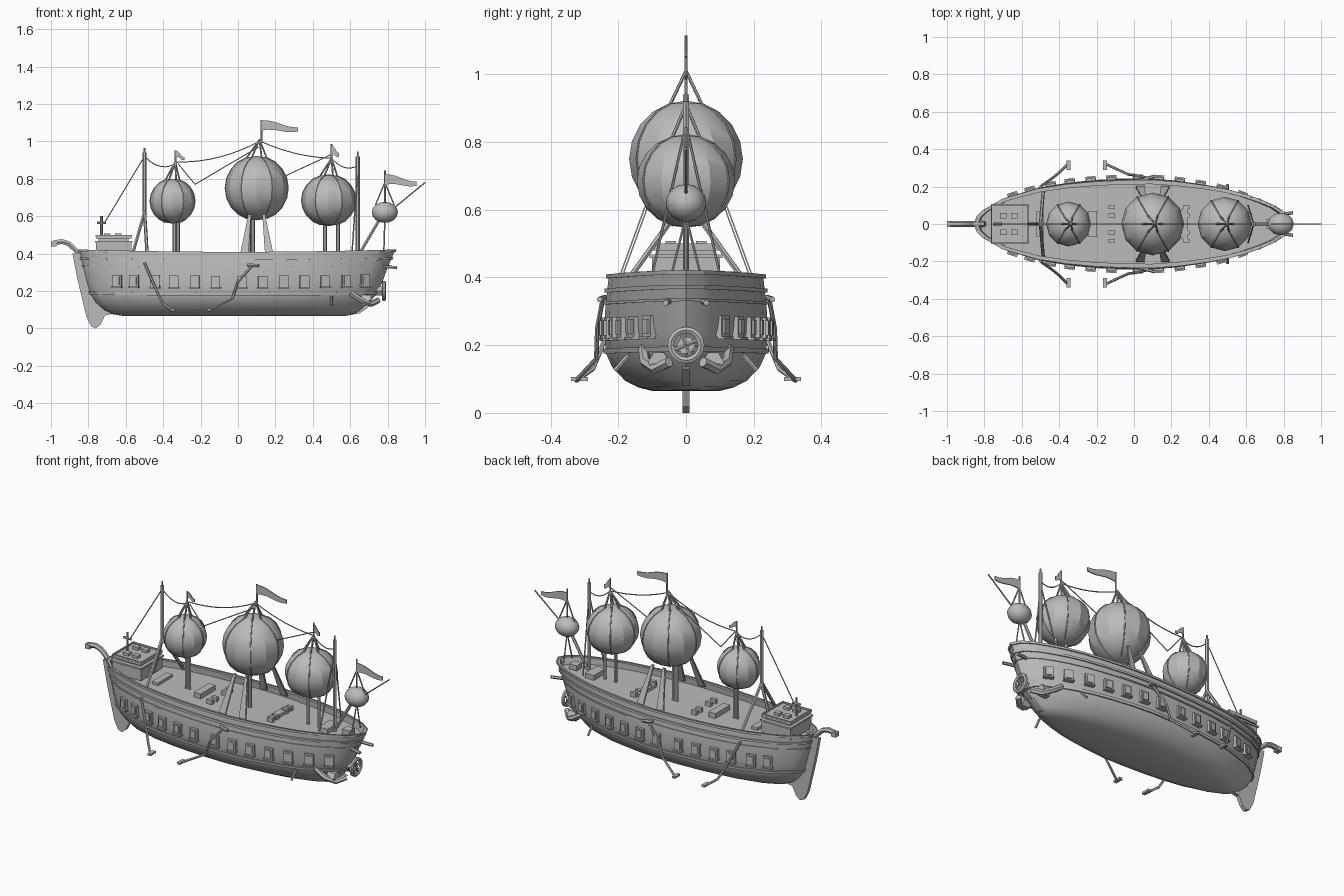
import bpy, bmesh
from math import sin, cos, pi, atan2, radians
from mathutils import Vector, Matrix

if "Cube" in bpy.data.objects:
    bpy.data.objects.remove(bpy.data.objects["Cube"])

grey = bpy.data.materials.new("plain grey")
grey.use_nodes = True
grey.diffuse_color = (0.5, 0.5, 0.5, 1)
grey.node_tree.nodes["Principled BSDF"].inputs["Base Color"].default_value = (0.5, 0.5, 0.5, 1)


def add(name, mesh, smooth=None):
    ob = bpy.data.objects.new(name, mesh)
    bpy.context.scene.collection.objects.link(ob)
    mesh.materials.clear()
    mesh.materials.append(grey)
    if smooth:
        bpy.ops.object.select_all(action='DESELECT')
        ob.select_set(True)
        bpy.context.view_layer.objects.active = ob
        bpy.ops.object.shade_smooth_by_angle(angle=radians(smooth))
    return ob


def finish(name, bm, smooth=None):
    bmesh.ops.recalc_face_normals(bm, faces=bm.faces)
    mesh = bpy.data.meshes.new(name)
    bm.to_mesh(mesh)
    bm.free()
    return add(name, mesh, smooth)


def tubes(name, paths, r, closed=False):
    """Round rods or ropes along one or more paths."""
    cu = bpy.data.curves.new(name, 'CURVE')
    cu.dimensions = '3D'
    cu.bevel_depth, cu.bevel_resolution, cu.use_fill_caps = r, 1, True
    for path in paths:
        sp = cu.splines.new('POLY')
        sp.points.add(len(path) - 1)
        for p, co in zip(sp.points, path):
            p.co = (*co, 1)
        sp.use_cyclic_u = closed
    tmp = bpy.data.objects.new(name, cu)
    mesh = bpy.data.meshes.new_from_object(tmp)
    bpy.data.objects.remove(tmp)
    return add(name, mesh, 50)


def boxes(name, items):
    """Each item: centre, size, turn about z."""
    bm = bmesh.new()
    for loc, size, rz in items:
        m = Matrix.Translation(loc) @ Matrix.Rotation(rz, 4, 'Z') @ Matrix.Diagonal((*size, 1))
        bmesh.ops.create_cube(bm, size=1, matrix=m)
    return finish(name, bm)


def plate(name, outline, thick):
    """Upright plate in the xz plane."""
    bm = bmesh.new()
    f = bm.faces.new([bm.verts.new((x, -thick / 2, z)) for x, z in outline])
    ext = bmesh.ops.extrude_face_region(bm, geom=[f])["geom"]
    bmesh.ops.translate(bm, vec=(0, thick, 0), verts=[v for v in ext if isinstance(v, bmesh.types.BMVert)])
    return finish(name, bm)


def both(path):
    return [path, [(x, -y, z) for x, y, z in path]]


def sag(a, b, d, n=8):
    a, b = Vector(a), Vector(b)
    return [a.lerp(b, i / n) - Vector((0, 0, 4 * d * (i / n) * (1 - i / n))) for i in range(n + 1)]


# hull shape: plan curve (station, breadth) and levels (z, stern x, bow x, half breadth)
PLAN = [(0, 0), (.01, .18), (.03, .32), (.09, .57), (.2, .8), (.29, .9), (.38, .96), (.47, .99), (.56, 1),
        (.65, .95), (.74, .86), (.8, .78), (.86, .66), (.91, .53), (.95, .4), (.985, .22), (1, 0)]
LEVELS = [(.08, -.62, .58, .1), (.09, -.68, .63, .14), (.11, -.72, .66, .18), (.15, -.765, .7, .218),
          (.19, -.79, .74, .236), (.25, -.81, .77, .242), (.33, -.83, .8, .238), (.42, -.85, .84, .228)]


def interp(table, t):
    for a, b in zip(table, table[1:]):
        if t <= b[0]:
            k = (t - a[0]) / (b[0] - a[0])
            return [p + (q - p) * k for p, q in zip(a[1:], b[1:])]
    return list(table[-1][1:])


def hull_point(s, z, out=0.0):
    x0, x1, hw = interp(LEVELS, z)
    x = (x0 - out) + (x1 - x0 + 2 * out) * s
    return Vector((x, (hw + out) * interp(PLAN, s)[0], z - .015 + .03 * (2 * s - 1) ** 2 * z))


def loft(name, rows, cap=False, smooth=None):
    bm = bmesh.new()
    st = [p[0] for p in PLAN]
    n = len(st)
    rings = []
    for z, out in rows:
        up = [bm.verts.new(hull_point(s, z, out)) for s in st]
        dn = [bm.verts.new(v.co * Vector((1, 1, 1)) - Vector((0, 2 * v.co.y, 0))) for v in up[1:-1]]
        rings.append(up + dn[::-1])
    m = len(rings[0])
    for a, b in zip(rings, rings[1:]):
        for i in range(m):
            j = (i + 1) % m
            bm.faces.new((a[i], a[j], b[j], b[i]))
    if cap:
        for r in (rings[0], rings[-1]):
            for i in range(n - 1):
                quad = [r[i], r[i + 1], r[(m - i - 1) % m], r[(m - i) % m]]
                bm.faces.new(list(dict.fromkeys(quad)))
    return finish(name, bm, smooth)


loft("hull", [(l[0], 0) for l in LEVELS] + [(.42, -.015), (.385, -.015)], True, 35)
for name, z0, z1, d in (("top_rail", .412, .424, .008), ("upper_wale", .37, .382, .008),
                        ("middle_wale", .335, .343, .006), ("lower_wale", .19, .205, .008)):
    loft(name, [(z0, 0), (z0, d), (z1, d), (z1, 0), (z0, 0)])

# gun windows with sills along both sides
frames, shutters, sills = [], [], []
for x in (-.64, -.55, -.44, -.34, -.23, -.12, .02, .13, .24, .35, .46, .57, .67):
    s = (x + .81) / 1.58
    p = hull_point(s, .265, .004)
    t = hull_point(s + .02, .265) - hull_point(s - .02, .265)
    for side in (1, -1):
        a, y = side * atan2(t.y, t.x), side * p.y
        n = Vector((-sin(a), cos(a), 0)) * side
        c = Vector((p.x, y, p.z))
        frames.append((c, (.05, .02, .062), a))
        shutters.append((c + n * .01, (.032, .012, .044), a))
        sills.append((c + n * .008 - Vector((0, 0, .034)), (.056, .026, .008), a))
boxes("window_frames", frames)
boxes("window_shutters", shutters)
boxes("window_sills", sills)

# keel fins and curled stern ornament
plate("stern_keel", [(-.885, .4), (-.86, .27), (-.81, .06), (-.785, .01), (-.76, 0), (-.735, .02), (-.71, .07),
                     (-.6, .09), (-.7, .2), (-.8, .4)], .022)
plate("bow_skeg", [(.45, .085), (.65, .08), (.72, .13), (.6, .16)], .02)
tubes("stern_curl", [[(-.8, 0, .4), (-.855, 0, .405), (-.88, 0, .43), (-.905, 0, .453), (-.94, 0, .464), (-.985, 0, .458)]], .015)
boxes("stern_curl_tip", [((-.985, 0, .452), (.03, .034, .026), 0)])

# stern cabin with roof, posts and cross
boxes("cabin", [((-.665, 0, .425), (.19, .2, .07), 0), ((-.665, 0, .463), (.2, .215, .01), 0),
                ((-.665, 0, .474), (.16, .17, .015), 0), ((-.665, 0, .486), (.19, .2, .012), 0)])
rim = [((-.665, sy * .095, .495), (.19, .008, .01), 0) for sy in (1, -1)]
rim += [((-.665 + sx * .093, 0, .495), (.008, .2, .01), 0) for sx in (1, -1)]
chests = [((-.7 + .06 * i, .045 * j, .498), (.035, .03, .02), 0) for i in (0, 1) for j in (-1, 1)]
boxes("cabin_roof_trim", rim + chests)
tubes("cabin_cross", [[(-.73, 0, .49), (-.73, 0, .6)], [(-.755, 0, .565), (-.705, 0, .565)]], .007)

# deck hatches and cargo
cargo = [((-.22, 0, .385), (.045, .14, .03), 0), ((.27, 0, .38), (.04, .16, .02), 0), ((.6, 0, .39), (.06, .11, .03), 0),
         ((-.5, 0, .38), (.04, .14, .02), 0), ((.73, 0, .4), (.05, .05, .03), 0)]
cargo += [((x, y * .045, .385), (.035, .02, .025), 0) for x in (-.12, .28) for y in (-2, -1, 1, 2)]
boxes("deck_cargo", cargo)


# balloons with gathered top ropes
def balloon(name, x, z, r, rz, apex, mast_dx):
    bm = bmesh.new()
    bmesh.ops.create_uvsphere(bm, u_segments=12, v_segments=10, radius=1,
                              matrix=Matrix.Translation((x, 0, z)) @ Matrix.Diagonal((r, r, rz, 1)))
    finish(name, bm, 25)
    top = Vector((x + .015, 0, apex))
    ropes, seams = [], []
    for i in range(6):
        a = i * pi / 3
        ring = [Vector((x + r * 1.005 * sin(t) * cos(a), r * 1.005 * sin(t) * sin(a), z + rz * 1.005 * cos(t)))
                for t in [k * pi / 10 for k in range(1, 10)]]
        ropes.append([top, ring[0]])
        seams.append(ring)
    tubes(name + "_top_ropes", ropes, .005)
    tubes(name + "_seams", seams, .003)
    tubes(name + "_posts", [[(x + d, 0, .37), (x + d, 0, z - rz * .9)] for d in mast_dx], .01)


balloon("stern_balloon", -.35, .68, .12, .12, .89, (.01, .03))
balloon("main_balloon", .1, .75, .168, .172, 1.01, (-.04, -.02))
balloon("bow_balloon", .485, .685, .145, .138, .91, (-.02, .05))
bm = bmesh.new()
bmesh.ops.create_uvsphere(bm, u_segments=12, v_segments=8, radius=1,
                          matrix=Matrix.Translation((.785, 0, .62)) @ Matrix.Diagonal((.07, .06, .056, 1)))
finish("small_balloon", bm, 35)

# wide tapered stays under the main balloon
bm = bmesh.new()
for side in (1, -1):
    for sx in (-1, 1):
        x = .1 + sx * .03
        for y in (0, .008):
            bm.faces.new([bm.verts.new((x + sx * dx, side * (yy + y), z)) for dx, yy, z in
                          ((0, .115, .61), (.015, .115, .61), (.06, .195, .39), (.015, .195, .39))])
ob = finish("main_balloon_stays", bm)
ob.modifiers.new("thickness", 'SOLIDIFY').thickness = .004

# masts, spars and shrouds
tubes("masts", [[(-.5, 0, .6), (-.5, 0, .94)], [(.64, 0, .37), (.64, 0, .92)]], .011)
tubes("mast_tips", [[(-.5, 0, .92), (-.5, 0, .965)], [(.64, 0, .9), (.64, 0, .945)], [(.785, 0, .66), (.785, 0, .845)],
                    [(-.335, 0, .87), (-.335, 0, .95)], [(.5, 0, .9), (.5, 0, .985)], [(.125, 0, 1), (.125, 0, 1.115)]], .005)
tubes("mast_legs", both([(-.5, 0, .63), (-.485, .18, .38)]) + [[(-.5, 0, .62), (-.56, 0, .41)], [(.65, 0, .4), (.755, 0, .58)]], .009)
tubes("bow_spar", [[(.83, 0, .64), (1, 0, .78)]], .004)
tubes("shrouds", both([(.64, 0, .85), (.61, .1, .41)]) + both([(.785, 0, .58), (.78, .04, .42)])
      + [[(.785, 0, .78), (.785 + .05 * d, 0, .66)] for d in (-1, 1)], .004)
tubes("rigging", [sag((-.5, 0, .92), (-.32, 0, .89), .04), sag((-.32, 0, .89), (.115, 0, 1), .03),
                  sag((-.32, 0, .88), (-.23, 0, .77), 0), sag((-.23, 0, .77), (.11, 0, .97), 0),
                  sag((.12, 0, 1), (.5, 0, .91), .02), sag((.22, 0, .8), (.5, 0, .93), 0),
                  sag((.5, 0, .91), (.64, 0, .87), .03), [(-.5, 0, .92), (-.71, 0, .57)]], .003)

# flags
for name, x, z, l, h in (("main_flag", .125, 1.085, .195, .055), ("bow_flag", .785, .795, .17, .055),
                         ("stern_pennant", -.335, .93, .05, .035), ("fore_pennant", .5, .95, .04, .05)):
    k = [i / 6 for i in range(7)]
    mid = [(x + l * t, z - .02 * t + .006 * sin(t * 6)) for t in k]
    up = [(p, q + h / 2 * (1 - .6 * t)) for (p, q), t in zip(mid, k)]
    plate(name, up + [(p, q - h / 2 * (1 - .6 * t)) for (p, q), t in zip(mid, k)][::-1], .006)

# side oars
tubes("oars", both([(-.5, .2, .35), (-.43, .25, .19), (-.4, .275, .13), (-.35, .325, .095)])
      + both([(.08, .245, .34), (0, .262, .25), (-.03, .265, .16), (-.16, .325, .095)])
      + both([(.5, .17, .17), (.5, .21, .125)]), .007)
boxes("oar_blades", [((x, sy * .315, .1), (.02, .05, .012), 0) for x in (-.35, -.155) for sy in (1, -1)])
tubes("hull_brackets", both([(.05, .24, .34), (.11, .255, .335)]) + both([(.78, .05, .33), (.85, .06, .325)]), .009)

# bow engine: ring, hub, blades and curved supports
ring = [(.78, .045 * cos(i * pi / 8), .2 + .045 * sin(i * pi / 8)) for i in range(16)]
tubes("engine_ring", [ring], .011, True)
tubes("engine_hub", [[(.68, 0, .2), (.775, 0, .2)]], .028)
tubes("engine_blades", [[(.78, -.04 * cos(a), .2 - .04 * sin(a)), (.78, .04 * cos(a), .2 + .04 * sin(a))] for a in (.4, .4 + pi / 2)], .006)
tubes("engine_arms", both([(.6, .125, .19), (.66, .12, .15), (.71, .09, .13), (.75, .05, .15)]), .016)
tubes("engine_pods", both([(.66, .08, .15), (.71, .08, .15)]), .032)
